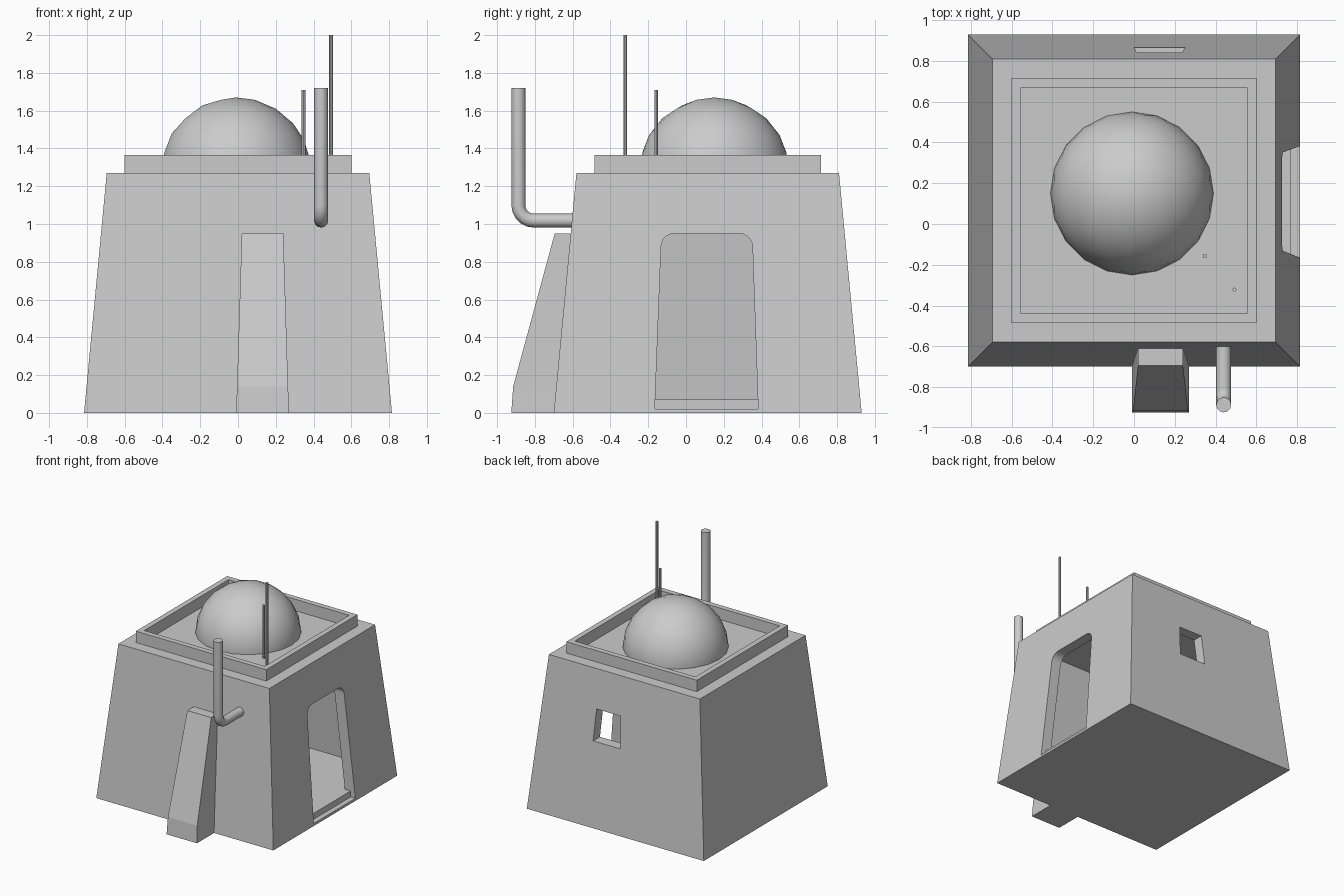
import bpy, bmesh, math
from mathutils import Vector

if "Cube" in bpy.data.objects:
    bpy.data.objects.remove(bpy.data.objects["Cube"])

CY = 0.115  # y centre of the building


def add_object(name, bm, smooth=False):
    bmesh.ops.recalc_face_normals(bm, faces=bm.faces)
    me = bpy.data.meshes.new(name)
    bm.to_mesh(me)
    bm.free()
    ob = bpy.data.objects.new(name, me)
    bpy.context.collection.objects.link(ob)
    if smooth:
        for o in bpy.context.selected_objects:
            o.select_set(False)
        ob.select_set(True)
        bpy.context.view_layer.objects.active = ob
        bpy.ops.object.shade_smooth_by_angle(angle=math.radians(40))
    return ob


def loft(name, rings, caps=True, smooth=False):
    """Join equal-length point rings with quads, optionally capping the ends."""
    bm = bmesh.new()
    rows = [[bm.verts.new(p) for p in r] for r in rings]
    for a, b in zip(rows, rows[1:]):
        n = len(a)
        for i in range(n):
            bm.faces.new((a[i], a[(i + 1) % n], b[(i + 1) % n], b[i]))
    if caps:
        bm.faces.new(rows[0])
        bm.faces.new(rows[-1])
    return add_object(name, bm, smooth)


def rect(x0, x1, y0, y1, z):
    return [(x0, y0, z), (x1, y0, z), (x1, y1, z), (x0, y1, z)]


def square(h, z):
    return rect(-h, h, CY - h, CY + h, z)


def cut(ob, cutter):
    cutter.hide_render = True
    m = ob.modifiers.new("cut", 'BOOLEAN')
    m.operation, m.solver, m.object = 'DIFFERENCE', 'EXACT', cutter
    bpy.context.view_layer.objects.active = ob
    bpy.ops.object.modifier_apply(modifier=m.name)
    bpy.data.objects.remove(cutter)


def tube(name, path, r, sides=12):
    """Round tube along a path lying in a plane of constant x."""
    pts = [Vector(p) for p in path]
    rings = []
    for i, p in enumerate(pts):
        t = (pts[min(i + 1, len(pts) - 1)] - pts[max(i - 1, 0)]).normalized()
        u = Vector((1, 0, 0))
        v = t.cross(u)
        rings.append([p + r * (math.cos(a) * u + math.sin(a) * v)
                      for a in (2 * math.pi * k / sides for k in range(sides))])
    return loft(name, rings, smooth=True)


# Tapered walls with a hollow room
walls = loft("walls", [square(0.815, 0), square(0.695, 1.27)])
cut(walls, loft("room_cutter", [square(0.723, 0.02), square(0.612, 1.2)]))

# Doorway on the right side, rounded at the top corners
R, TOP = 0.07, 0.95
door = [(-0.165, 0.02), (0.382, 0.02)]
for cy, start in ((0.352 - R, 0), (-0.132 + R, 90)):
    for k in range(6):
        a = math.radians(start + 18 * k)
        door.append((cy + R * math.cos(a), TOP - R + R * math.sin(a)))
cut(walls, loft("door_cutter", [[(x, y, z) for y, z in door] for x in (0.55, 1.0)]))

# Window in the back wall
window = [(0.0, 0.69), (0.25, 0.69), (0.235, 0.95), (0.015, 0.95)]
cut(walls, loft("window_cutter", [[(x, y, z) for x, z in window] for y in (0.65, 1.1)]))

# Raised floor inside
loft("floor_slab", [square(0.77, 0.01), square(0.77, 0.07)])

# Parapet around the roof
loft("parapet", [square(0.60, 1.265), square(0.60, 1.365),
                 square(0.555, 1.365), square(0.555, 1.265)], caps=False)

# Dome: upper half of a faceted ball
bm = bmesh.new()
bmesh.ops.create_icosphere(bm, subdivisions=3, radius=0.4)
bmesh.ops.translate(bm, verts=bm.verts, vec=(-0.01, 0.15, 1.27))
bmesh.ops.bisect_plane(bm, geom=bm.verts[:] + bm.edges[:] + bm.faces[:],
                       plane_co=(0, 0, 1.265), plane_no=(0, 0, 1), clear_inner=True)
add_object("dome", bm, smooth=True)

# Buttress against the front wall
loft("buttress", [rect(-0.01, 0.27, -0.925, -0.67, 0),
                  rect(-0.005, 0.265, -0.915, -0.655, 0.14),
                  rect(0.02, 0.24, -0.695, -0.58, 0.95)])

# Bent vent pipe on the front wall
B = 0.08
bend = [(0.44, -0.887 + B - B * math.sin(a), 1.018 + B - B * math.cos(a))
        for a in (math.radians(18 * k) for k in range(6))]
tube("vent_pipe", [(0.44, -0.57, 1.018)] + bend + [(0.44, -0.887, 1.72)], 0.037)

# Roof antennas
for name, x, y, top in (("tall_antenna", 0.493, -0.322, 2.0),
                        ("short_antenna", 0.347, -0.157, 1.71)):
    tube(name, [(x, y, 1.265), (x, y, top)], 0.01, 8)
